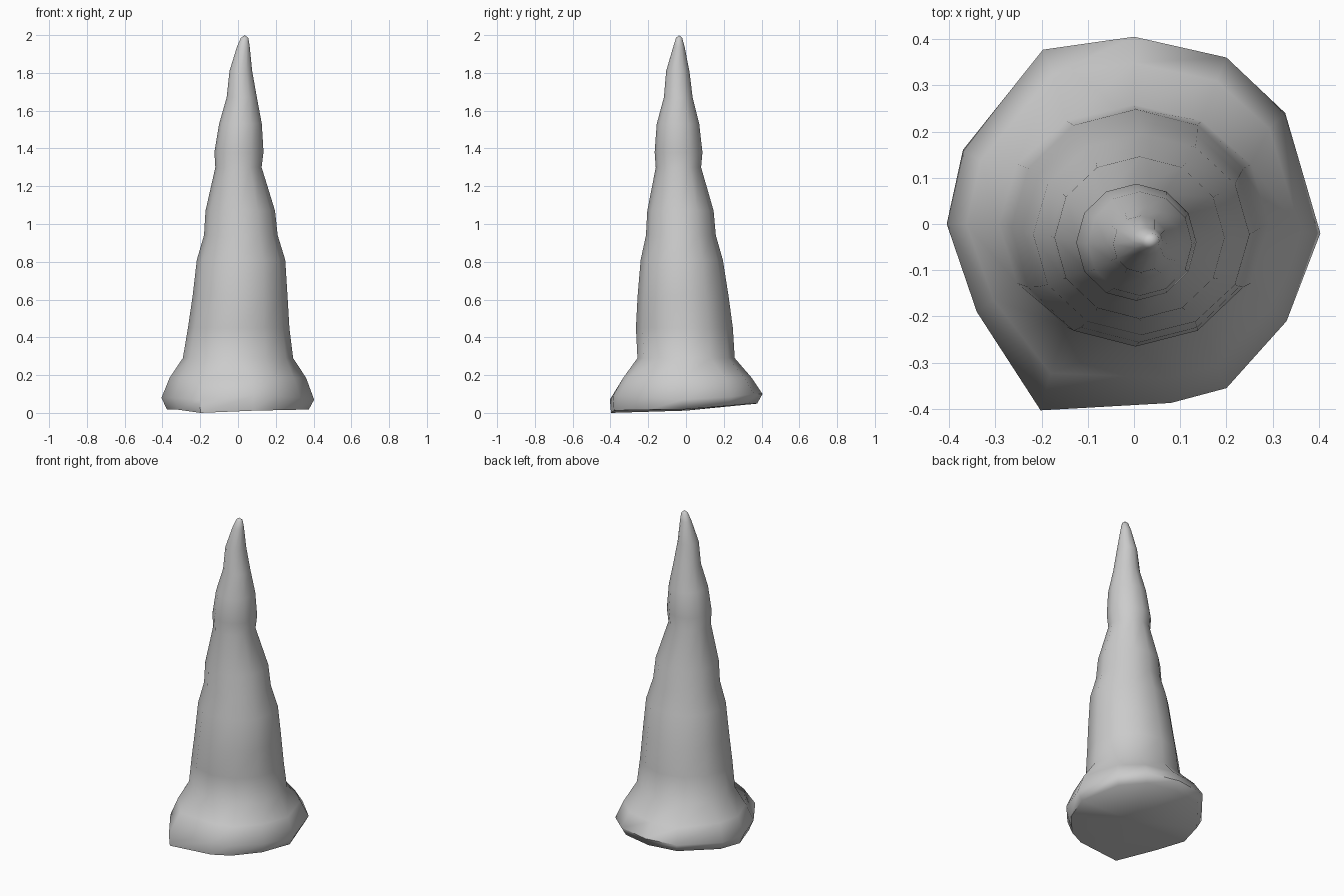
import bpy, bmesh
from math import cos, sin, pi

if "Cube" in bpy.data.objects:
    bpy.data.objects.remove(bpy.data.objects["Cube"])

# Irregular outline of the flared foot, seen from above (12 corners, from +x round)
FOOT = [(.403, -.02), (.327, .24), (.20, .36), (0, .405), (-.197, .377), (-.37, .16),
        (-.405, 0), (-.34, -.19), (-.202, -.403), (.08, -.387), (.20, -.355), (.33, -.21)]
RIM_Z = [.07, .085, .10, .10, .10, .08, .08, .08, .07, .09, .09, .08]

# Rings up the spire: height, x min, x max, y min, y max
RINGS = [(.29, -.292, .292, -.257, .258), (.45, -.265, .272, -.265, .248),
         (.62, -.24, .262, -.256, .225), (.81, -.218, .25, -.24, .195),
         (.94, -.18, .21, -.212, .158), (1.07, -.172, .196, -.205, .146),
         (1.30, -.12, .125, -.16, .08), (1.38, -.125, .135, -.166, .087),
         (1.53, -.10, .126, -.155, .07), (1.67, -.06, .10, -.117, .035),
         (1.81, -.045, .075, -.105, .018), (1.94, -.005, .062, -.067, -.008),
         (1.985, .015, .055, -.053, -.02)]

N = 12
bm = bmesh.new()
loops = []

# Underside edge, tilted up towards the back
low = []
for i, (x, y) in enumerate(FOOT):
    s = .985 if i in (8, 9) else .93
    z = .01 + max(0, y - .05) * .11 + abs(x) * .02
    low.append(bm.verts.new((x * s, y * s, 0 if i == 8 else z)))
loops.append(low)

# Widest rim of the foot and the shoulder above it
loops.append([bm.verts.new((x, y, z)) for (x, y), z in zip(FOOT, RIM_Z)])
loops.append([bm.verts.new((x * .895, y * (.86 if i != 8 else .8), .185))
              for i, (x, y) in enumerate(FOOT)])

# Spire
for z, x0, x1, y0, y1 in RINGS:
    loops.append([bm.verts.new(((x0 + x1) / 2 + (x1 - x0) / 2 * cos(2 * pi * i / N),
                                (y0 + y1) / 2 + (y1 - y0) / 2 * sin(2 * pi * i / N), z))
                  for i in range(N)])

# Skin between rings, then tip and underside
for a, b in zip(loops, loops[1:]):
    for i in range(N):
        j = (i + 1) % N
        bm.faces.new((a[i], a[j], b[j], b[i]))
tip = bm.verts.new((.035, -.037, 2))
base = bm.verts.new((0, 0, .012))
for i in range(N):
    j = (i + 1) % N
    bm.faces.new((loops[-1][i], loops[-1][j], tip))
    bm.faces.new((low[j], low[i], base))
bmesh.ops.recalc_face_normals(bm, faces=bm.faces)

mesh = bpy.data.meshes.new("stalagmite")
bm.to_mesh(mesh)
bm.free()
obj = bpy.data.objects.new("stalagmite", mesh)
bpy.context.collection.objects.link(obj)
bpy.context.view_layer.objects.active = obj
obj.select_set(True)
bpy.ops.object.shade_smooth_by_angle(angle=1.05)
